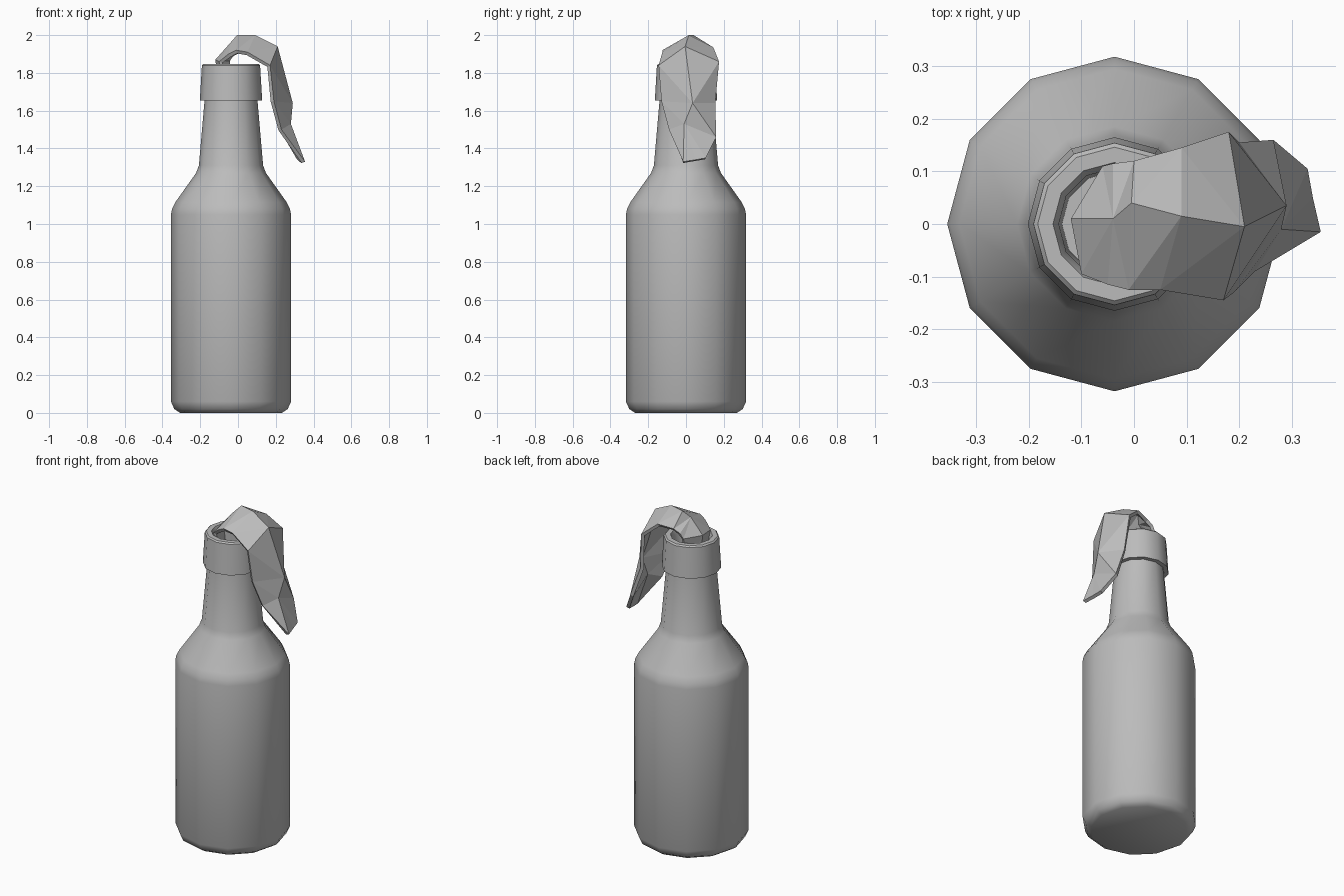
import bpy
import bmesh
from math import cos, sin, tau, radians

default_cube = bpy.data.objects.get("Cube")
if default_cube:
    bpy.data.objects.remove(default_cube, do_unlink=True)

SIDES = 12
CENTRE_X = -0.037


def make_material(name, value):
    material = bpy.data.materials.new(name)
    material.use_nodes = True
    colour = (value, value, value, 1)
    material.diffuse_color = colour
    material.node_tree.nodes["Principled BSDF"].inputs["Base Color"].default_value = colour
    return material


def make_object(name, bm, material):
    mesh = bpy.data.meshes.new(name)
    bm.to_mesh(mesh)
    bm.free()
    mesh.materials.append(material)
    obj = bpy.data.objects.new(name, mesh)
    bpy.context.collection.objects.link(obj)
    return obj


def lathe(name, profile, material):
    """Turn a (radius, height) profile about the bottle axis and cap both ends."""
    bm = bmesh.new()
    rings = []
    for radius, height in profile:
        angles = [tau * step / SIDES for step in range(SIDES)]
        rings.append([bm.verts.new((CENTRE_X + radius * cos(a), radius * sin(a), height))
                      for a in angles])
    for lower, upper in zip(rings, rings[1:]):
        for i in range(SIDES):
            j = (i + 1) % SIDES
            bm.faces.new((lower[i], lower[j], upper[j], upper[i]))
    bm.faces.new(list(reversed(rings[0])))
    bm.faces.new(rings[-1])
    bmesh.ops.recalc_face_normals(bm, faces=bm.faces)
    obj = make_object(name, bm, material)
    bpy.ops.object.select_all(action="DESELECT")
    obj.select_set(True)
    bpy.context.view_layer.objects.active = obj
    bpy.ops.object.shade_smooth_by_angle(angle=radians(40))
    return obj


def draped_cloth(name, sections, thickness, material):
    """Skin a strip through cross-sections given in hundredths, then thicken it."""
    bm = bmesh.new()
    rows = [[bm.verts.new([value / 100 for value in point]) for point in section]
            for section in sections]
    for near, far in zip(rows, rows[1:]):
        for k in range(len(near) - 1):
            bm.faces.new((near[k], far[k], far[k + 1], near[k + 1]))
    bmesh.ops.triangulate(bm, faces=bm.faces)
    obj = make_object(name, bm, material)
    solid = obj.modifiers.new("thickness", "SOLIDIFY")
    solid.thickness = thickness
    solid.offset = -1
    return obj


grey = make_material("plain grey", 0.5)

# Bottle: base, body, shoulder, neck, collar, lip and mouth
lathe("bottle", [
    (0.27, 0), (0.30, 0.02), (0.318, 0.06),
    (0.318, 1.05), (0.312, 1.08), (0.295, 1.115),
    (0.185, 1.27), (0.17, 1.31), (0.14, 1.655),
    (0.165, 1.655), (0.154, 1.84), (0.146, 1.848),
    (0.117, 1.848), (0.106, 1.82), (0.1, 1.6),
], grey)

# Rag: rises from the mouth, folds over the lip and hangs down the left side
draped_cloth("rag", [
    [(-8, -7, 170), (-10, 1, 170), (-6, 7, 170)],
    [(-10, -9.5, 186), (-12, 1, 187), (-6, 11, 187)],
    [(-5, -11.5, 190), (-4, 1, 196), (-4, 11.5, 190)],
    [(-1, -12.5, 192), (-0.5, 4, 200), (0, 12, 192)],
    [(5, -12.5, 191), (9, 1.5, 200), (9, 14.5, 193.5)],
    [(17, -14.5, 184), (21, -0.5, 194), (18, 17.5, 186)],
    [(19, -13, 165), (29, 3.5, 164), (20, 15.5, 164)],
    [(23, -9, 150), (28, -1, 153), (26.5, 16, 146)],
    [(35.5, -1.5, 133), (34, 5, 134), (33, 10.5, 135)],
], 0.02, grey)
